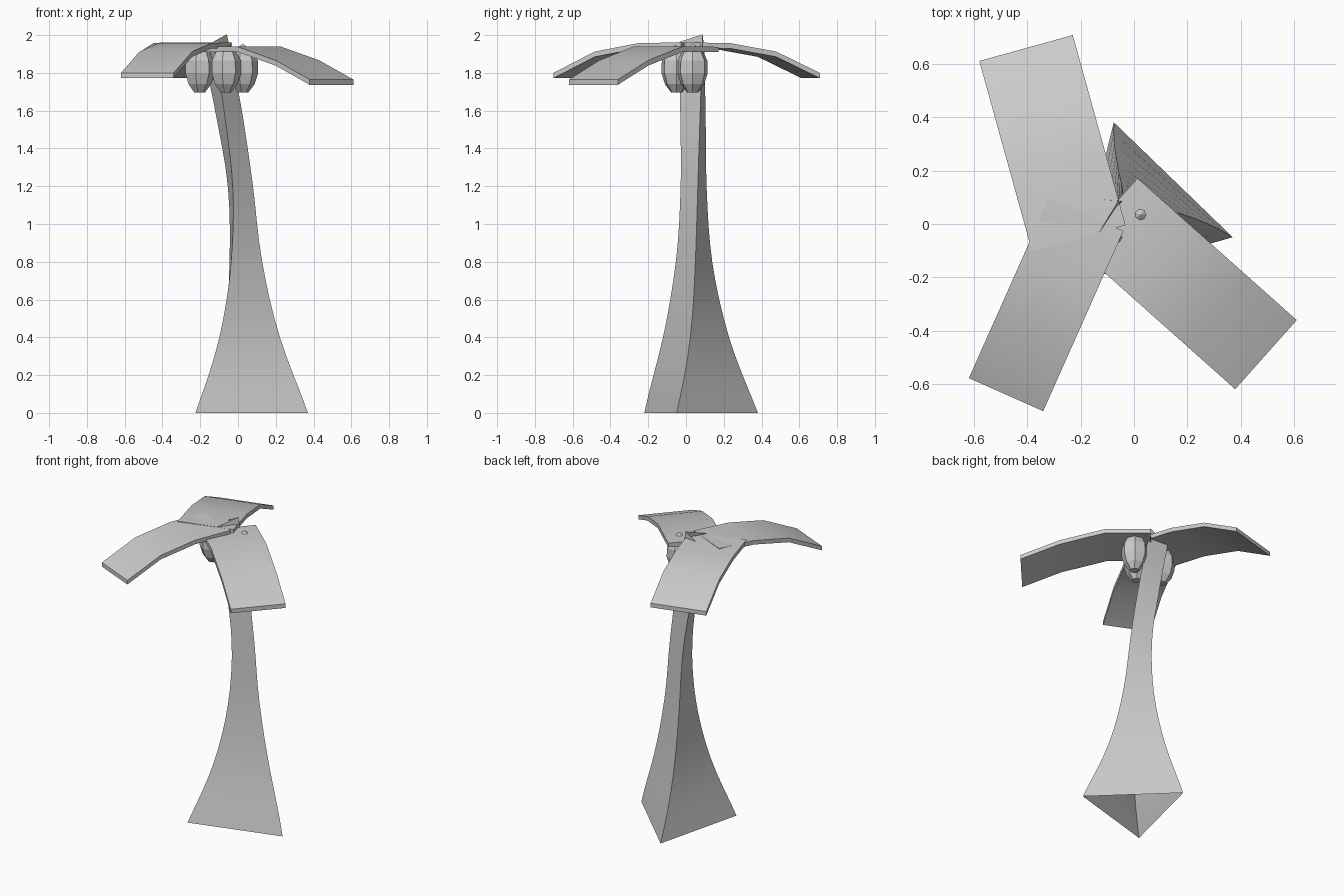
import bpy, bmesh, math
from mathutils import Vector

if "Cube" in bpy.data.objects:
    bpy.data.objects.remove(bpy.data.objects["Cube"])


def finish(bm, name, smooth=None):
    bmesh.ops.recalc_face_normals(bm, faces=bm.faces)
    me = bpy.data.meshes.new(name)
    bm.to_mesh(me)
    bm.free()
    ob = bpy.data.objects.new(name, me)
    bpy.context.collection.objects.link(ob)
    if smooth:
        bpy.ops.object.select_all(action='DESELECT')
        ob.select_set(True)
        bpy.context.view_layer.objects.active = ob
        bpy.ops.object.shade_smooth_by_angle(angle=math.radians(smooth))
    return ob


def bridge(bm, rings):
    for a, b in zip(rings, rings[1:]):
        n = len(a)
        for i in range(n):
            j = (i + 1) % n
            bm.faces.new((a[i], a[j], b[j], b[i]))


# Trunk stations: height, centre x, centre y, radius
STATIONS = [(0, .023, .037, .358), (.4, .020, .043, .203), (.8, .015, .045, .112),
            (1.2, -.001, .048, .081), (1.6, -.058, .050, .082), (1.967, -.127, .050, .084)]


def station(t):
    """Catmull-Rom blend through the trunk stations."""
    i = min(int(t), len(STATIONS) - 2)
    u = t - i
    p1, p2 = Vector(STATIONS[i]), Vector(STATIONS[i + 1])
    p0 = Vector(STATIONS[i - 1]) if i > 0 else p1 * 2 - p2
    p3 = Vector(STATIONS[i + 2]) if i + 2 < len(STATIONS) else p2 * 2 - p1
    return .5 * (2 * p1 + (p2 - p0) * u + (2 * p0 - 5 * p1 + 4 * p2 - p3) * u * u
                 + (3 * p1 - p0 - 3 * p2 + p3) * u ** 3)


# Trunk: twisted, tapering, leaning three-sided tube, open at the ends
bm = bmesh.new()
rings = []
for k in range(21):
    z, cx, cy, r = station(k / 4)
    tilt = .5 * max(0, (z - .6) / 1.367)
    lean = -.19 * max(0, (z - .6) / 1.367)
    ring = []
    for s in range(3):
        a = math.radians(-14 + 20.6 * z + 120 * s)
        dx, dy = r * math.cos(a), r * math.sin(a)
        dz = dx * tilt
        ring.append(bm.verts.new((cx + dx + lean * dz, cy + dy, z + dz)))
    rings.append(ring)
bridge(bm, rings)
finish(bm, "trunk", 30)


# Leaves: drooping slabs, given by tip midpoint, outward angle, width, profile
def leaf(name, tip, angle, width, profile, thick=.028):
    a = math.radians(angle)
    out = Vector((math.cos(a), math.sin(a), 0))
    side = Vector((-out.y, out.x, 0)) * width / 2
    length = profile[-1][0]
    bm = bmesh.new()
    rings = []
    for d, z in profile:
        p = Vector((*tip, z)) + out * (d - length)
        down = Vector((0, 0, -thick))
        rings.append([bm.verts.new(q) for q in
                      (p - side, p + side, p + side + down, p - side + down)])
    bridge(bm, rings)
    bm.faces.new(rings[0])
    bm.faces.new(rings[-1])
    finish(bm, name, 30)


DROOP = [(0, 1.962), (.25, 1.957), (.50, 1.913), (.74, 1.80)]
leaf("leaf_back", (-.405, .66), 105.5, .364, DROOP)
leaf("leaf_left", (-.48, -.64), 246, .305, DROOP)
leaf("leaf_right", (.495, -.49), -41.7, .347,
     [(0, 1.938), (.28, 1.941), (.56, 1.866), (.80, 1.765)])


# Coconuts: low-poly egg shapes hanging under the leaves
def coconut(name, x, y, top):
    bm = bmesh.new()
    rings = []
    for z, r in ((1.697, .03), (1.74, .063), (1.80, .082), (1.865, .08), (1.91, .058)):
        rings.append([bm.verts.new((x + r * math.cos(math.tau * i / 7),
                                    y + r * math.sin(math.tau * i / 7), z))
                      for i in range(7)])
    bridge(bm, rings)
    bm.faces.new(rings[0])
    apex = bm.verts.new((x, y, top))
    for i in range(7):
        bm.faces.new((rings[-1][i], rings[-1][(i + 1) % 7], apex))
    finish(bm, name)


coconut("coconut_left", -.205, .02, 1.94)
coconut("coconut_front", -.065, -.05, 1.955)
coconut("coconut_right", .025, .035, 1.955)
